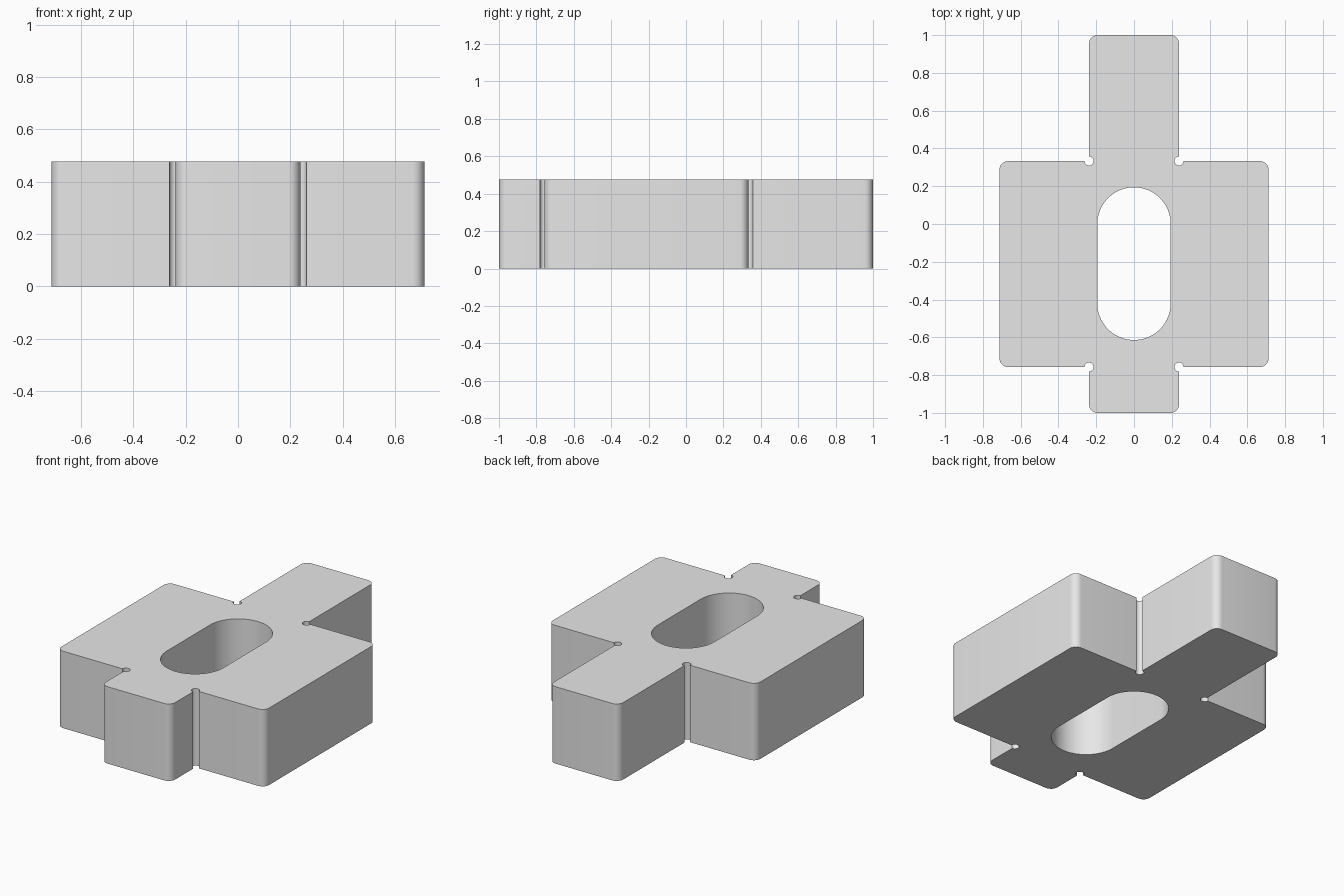
import bpy
import bmesh
from math import cos, sin, radians

cube = bpy.data.objects.get("Cube")
if cube:
    bpy.data.objects.remove(cube, do_unlink=True)

HEIGHT = 0.477
STEM, BODY = 0.238, 0.712            # half widths
BODY_FRONT, BODY_BACK = -0.757, 0.333
CORNER, RELIEF = 0.045, 0.024        # radii
SLOT, SLOT_FRONT, SLOT_BACK = 0.194, -0.42, 0.0


def arc(x, y, radius, start, end, steps):
    angles = [radians(start + (end - start) * i / steps) for i in range(steps + 1)]
    return [(x + radius * cos(a), y + radius * sin(a)) for a in angles]


# Right-hand half of the plate outline, from the front tip to the back tip
outline = [(0, -1)]
outline += arc(STEM - CORNER, -1 + CORNER, CORNER, -90, 0, 8)
outline += arc(STEM, BODY_FRONT, RELIEF, 270, 0, 18)
outline += arc(BODY - CORNER, BODY_FRONT + CORNER, CORNER, -90, 0, 8)
outline += arc(BODY - CORNER, BODY_BACK - CORNER, CORNER, 0, 90, 8)
outline += arc(STEM, BODY_BACK, RELIEF, 360, 90, 18)
outline += arc(STEM - CORNER, 1 - CORNER, CORNER, 0, 90, 8)
outline += [(0, 1)]
# Half of the rounded slot, from back to front
outline += arc(0, SLOT_BACK, SLOT, 90, 0, 24)
outline += arc(0, SLOT_FRONT, SLOT, 0, -90, 24)

# Extrude the half outline and leave the centre plane open for mirroring
bm = bmesh.new()
base = bm.faces.new([bm.verts.new((x, y, 0)) for x, y in outline])
top = bmesh.ops.extrude_face_region(bm, geom=[base], use_keep_orig=True)["geom"]
bmesh.ops.translate(bm, vec=(0, 0, HEIGHT),
                    verts=[v for v in top if isinstance(v, bmesh.types.BMVert)])
seam = [f for f in bm.faces if all(abs(v.co.x) < 1e-5 for v in f.verts)]
bmesh.ops.delete(bm, geom=seam, context="FACES")
bmesh.ops.recalc_face_normals(bm, faces=bm.faces)
if next(f for f in bm.faces if f.calc_center_median().z > HEIGHT - 1e-4).normal.z < 0:
    bmesh.ops.reverse_faces(bm, faces=bm.faces)
mesh = bpy.data.meshes.new("slotted_cross_plate")
bm.to_mesh(mesh)
bm.free()

plate = bpy.data.objects.new("slotted_cross_plate", mesh)
bpy.context.collection.objects.link(plate)
mirror = plate.modifiers.new("Mirror", "MIRROR")
mirror.merge_threshold = 0.0005

# Plain grey surface
grey = bpy.data.materials.new("plain_grey")
grey.use_nodes = True
grey.diffuse_color = (0.8, 0.8, 0.8, 1)
grey.node_tree.nodes["Principled BSDF"].inputs["Base Color"].default_value = (0.8, 0.8, 0.8, 1)
mesh.materials.append(grey)

# Smooth curved walls, crisp rims
bpy.ops.object.select_all(action="DESELECT")
plate.select_set(True)
bpy.context.view_layer.objects.active = plate
bpy.ops.object.shade_smooth_by_angle(angle=radians(30))
